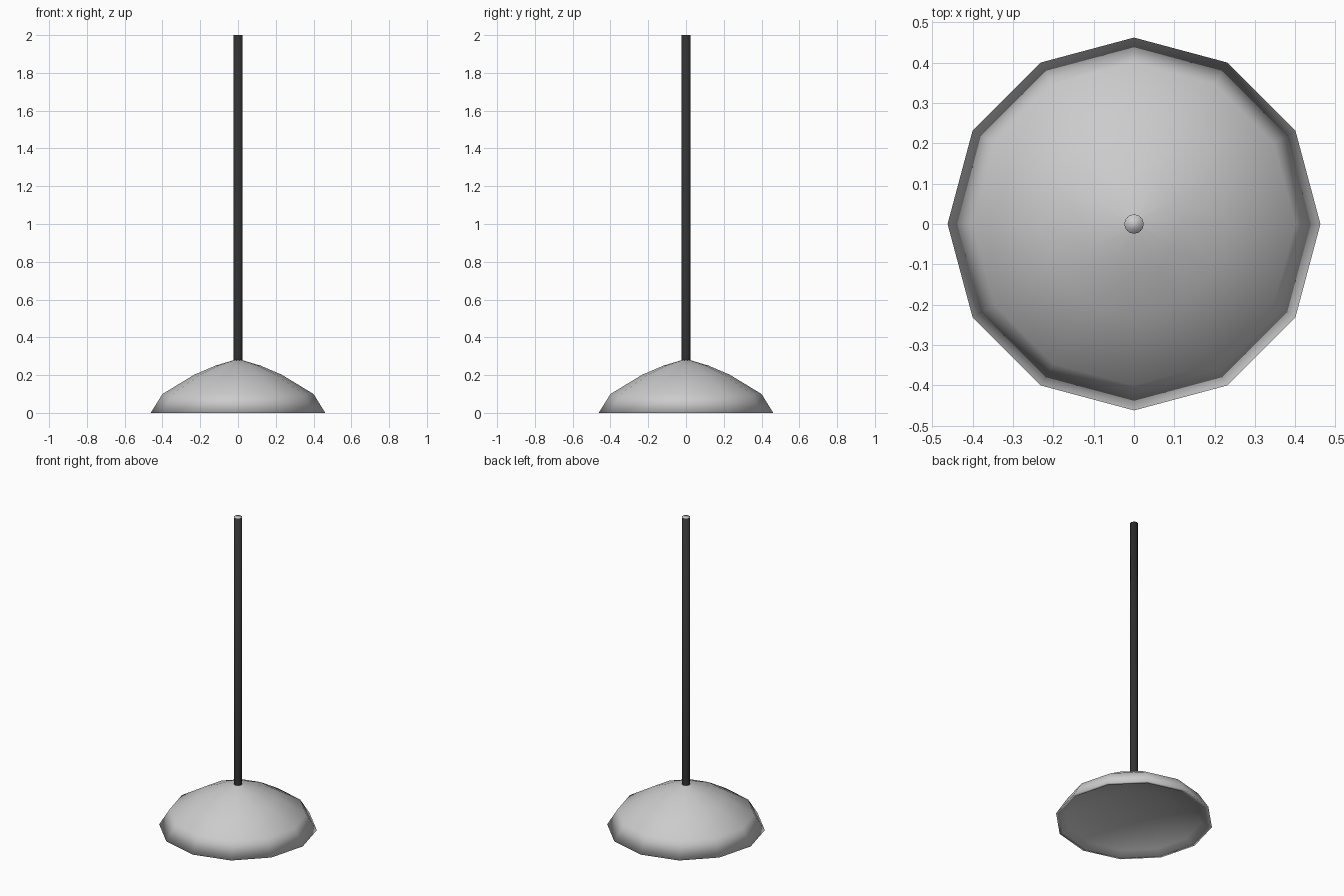
import bpy, math

if "Cube" in bpy.data.objects:
    bpy.data.objects.remove(bpy.data.objects["Cube"])


def lathe(name, profile, sides, end_faces):
    """Revolve (radius, z) points around z; radius 0 closes to a point."""
    verts, rings, faces = [], [], []
    for r, z in profile:
        n = 1 if r == 0 else sides
        start = len(verts)
        for i in range(n):
            a = 2 * math.pi * i / sides
            verts.append((r * math.cos(a), r * math.sin(a), z))
        rings.append([start + i % n for i in range(sides)])
    for lo, hi in zip(rings, rings[1:]):
        for i in range(sides):
            j = (i + 1) % sides
            faces.append(list(dict.fromkeys((lo[i], lo[j], hi[j], hi[i]))))
    if end_faces:
        faces.append(rings[-1])
    mesh = bpy.data.meshes.new(name)
    mesh.from_pydata(verts, [], faces)
    mesh.update()
    mesh.shade_smooth()
    obj = bpy.data.objects.new(name, mesh)
    bpy.context.collection.objects.link(obj)
    return obj


def material(name, colour):
    mat = bpy.data.materials.new(name)
    mat.diffuse_color = colour
    mat.use_nodes = True
    mat.node_tree.nodes["Principled BSDF"].inputs["Base Color"].default_value = mat.diffuse_color
    return mat


# Twelve-sided dome: shallow hollow underneath, flat rim, then the outside
hollow = [(0, 0.10), (0.23, 0.075), (0.40, 0.025)]
rim = [(0.44, 0), (0.462, 0)]
outside = [(0.40, 0.10), (0.23, 0.203), (0.12, 0.25), (0.02, 0.28)]
lathe("domed_body", hollow + rim + outside, 12, True)

# Dark rod with a grey end
rod = lathe("rod", [(0.024, 0.265), (0.024, 2.0)], 16, True)
rod.data.materials.append(material("dark_rod", (0.03, 0.03, 0.03, 1)))
rod.data.materials.append(material("grey_end", (0.8, 0.8, 0.8, 1)))
rod.data.polygons[-1].material_index = 1
